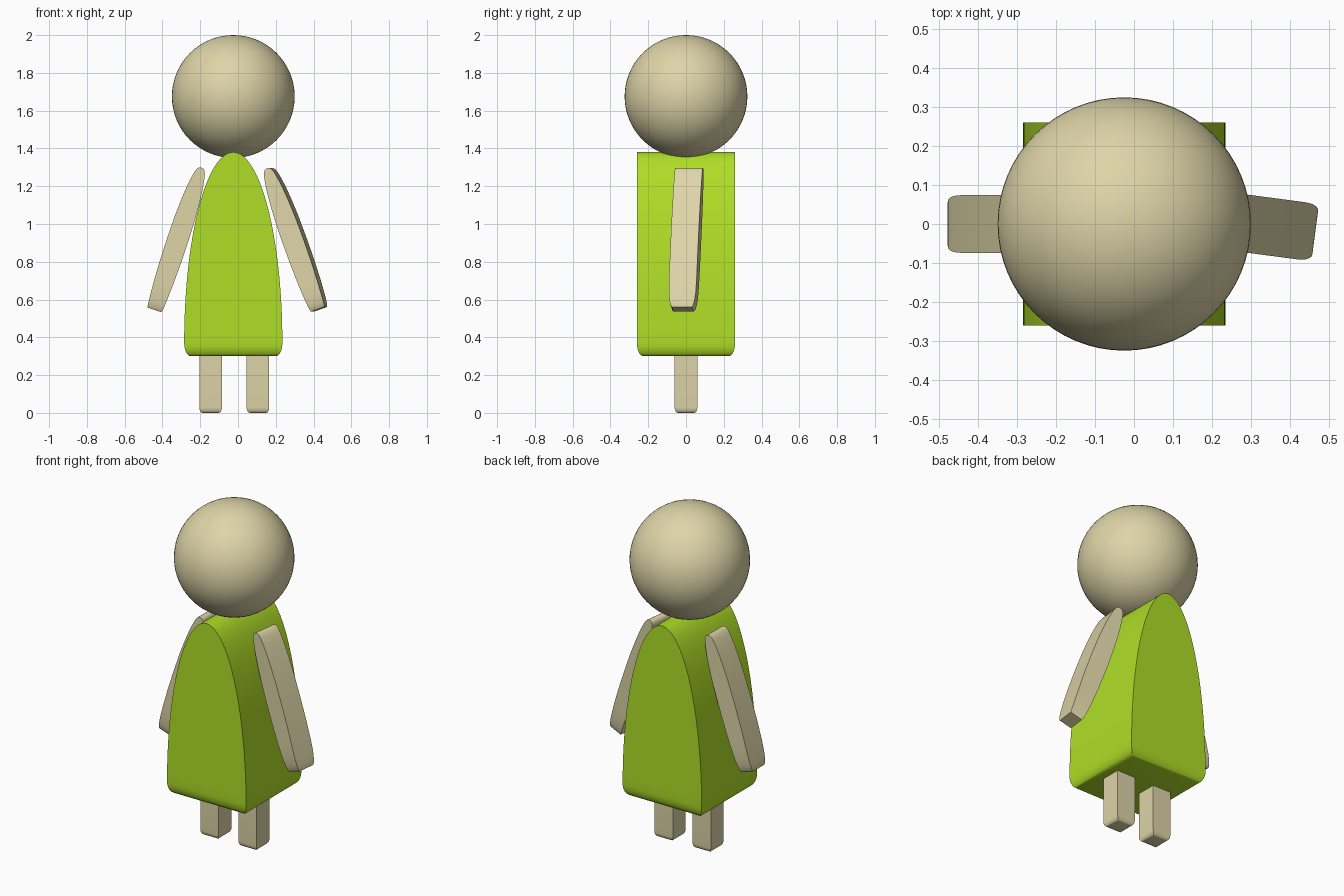
import bpy, bmesh, math
from mathutils import Matrix

if "Cube" in bpy.data.objects:
    bpy.data.objects.remove(bpy.data.objects["Cube"])


def material(name, color):
    m = bpy.data.materials.new(name)
    m.diffuse_color = (*color, 1)
    m.use_nodes = True
    m.node_tree.nodes["Principled BSDF"].inputs["Base Color"].default_value = m.diffuse_color
    return m


SKIN = material("beige", (0.73, 0.66, 0.39))
GREEN = material("lime green", (0.43, 0.73, 0.02))


def finish(obj, mat):
    obj.data.materials.append(mat)
    bpy.ops.object.select_all(action='DESELECT')
    obj.select_set(True)
    bpy.context.view_layer.objects.active = obj
    bpy.ops.object.shade_smooth_by_angle(angle=math.radians(35))


def stack(name, levels, mat, matrix=Matrix()):
    """Skin rectangular sections given as (z, half width, half depth)."""
    bm = bmesh.new()
    rings = [[bm.verts.new((sx * hx, sy * hy, z))
              for sx, sy in ((-1, -1), (1, -1), (1, 1), (-1, 1))]
             for z, hx, hy in levels]
    for a, b in zip(rings, rings[1:]):
        for i in range(4):
            j = (i + 1) % 4
            bm.faces.new((a[i], a[j], b[j], b[i]))
    bm.faces.new(rings[0][::-1])
    bm.faces.new(rings[-1])
    bm.transform(matrix)
    mesh = bpy.data.meshes.new(name)
    bm.to_mesh(mesh)
    bm.free()
    obj = bpy.data.objects.new(name, mesh)
    bpy.context.collection.objects.link(obj)
    finish(obj, mat)


def rounded_foot(z, hx, hy, inset, height, n=6):
    """Levels for a rounded bottom rim."""
    out = []
    for i in range(n + 1):
        a = math.pi / 2 * i / n
        d = inset * (1 - math.sin(a))
        out.append((z + height * (1 - math.cos(a)), hx - d, hy - d))
    return out


CX = -0.025

# Head
bpy.ops.mesh.primitive_uv_sphere_add(segments=64, ring_count=32, radius=0.325,
                                     location=(CX, 0, 1.675))
head = bpy.context.object
head.name = "head"
finish(head, SKIN)

# Dress: rounded hem below a tall half-ellipse
dress = rounded_foot(0.30, 0.26, 0.26, 0.035, 0.07)
for i in range(1, 33):
    a = math.pi / 2 * i / 32
    dress.append((0.37 + 1.01 * math.sin(a), max(0.26 * math.cos(a), 0.002), 0.26))
stack("dress", dress, GREEN, Matrix.Translation((CX, 0, 0)))

# Legs
for side, x in (("left", -0.145), ("right", 0.105)):
    leg = rounded_foot(0, 0.06, 0.06, 0.018, 0.03) + [(0.32, 0.06, 0.06)]
    stack(side + "_leg", leg, SKIN, Matrix.Translation((x, 0, 0)))

# Arms: lens-shaped slabs leaning outwards
arm = [(-0.395, 0.038, 0.054), (-0.385, 0.041, 0.061), (-0.36, 0.044, 0.067),
       (-0.32, 0.047, 0.072), (-0.25, 0.051, 0.074), (-0.14, 0.055, 0.074),
       (0.0, 0.056, 0.074), (0.12, 0.054, 0.074), (0.21, 0.049, 0.074),
       (0.28, 0.043, 0.074), (0.33, 0.036, 0.074), (0.365, 0.029, 0.074),
       (0.385, 0.022, 0.074), (0.395, 0.014, 0.074), (0.398, 0.005, 0.074)]
for side, x, tilt, yaw in (("left", -0.318, 18.3, 0), ("right", 0.297, -19.8, -7.5)):
    m = (Matrix.Translation((x, 0, 0.92))
         @ Matrix.Rotation(math.radians(yaw), 4, 'Z')
         @ Matrix.Rotation(math.radians(tilt), 4, 'Y'))
    stack(side + "_arm", arm, SKIN, m)
